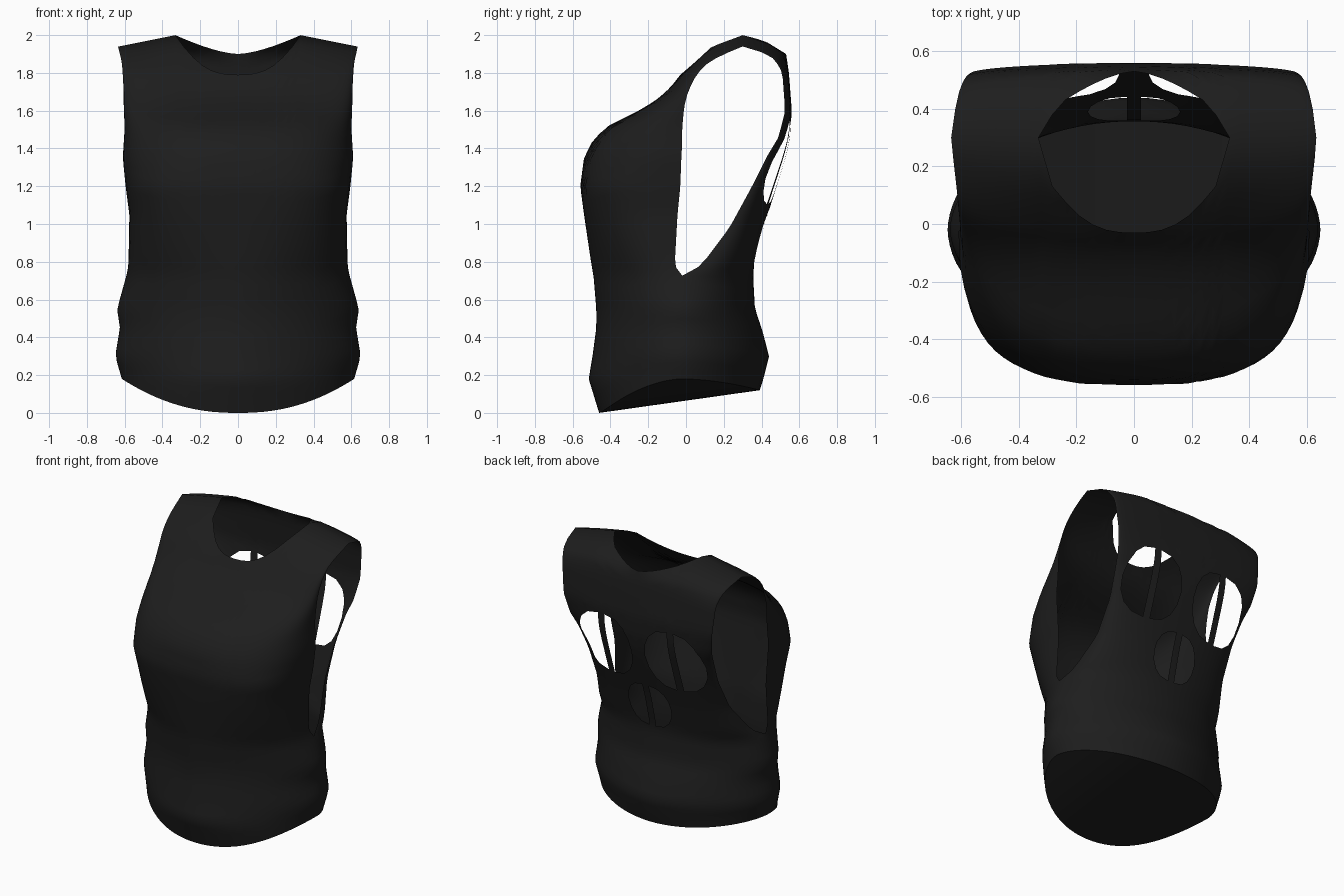
import bpy
import bmesh
from math import sin, cos, pi
from mathutils import Vector

cube = bpy.data.objects.get("Cube")
if cube:
    bpy.data.objects.remove(cube)

COLS, ROWS, NECK = 20, 40, 7      # half columns, rows, column of the neck corner
SHOULDER = 2.0

# Profile keys: height, centre depth, edge half width, edge depth, squareness
FRONT = [
    (0, -.46, .6, -.02, 1.9), (.18, -.515, .615, -.02, 1.8), (.3, -.495, .65, -.02, 1.75),
    (.45, -.475, .625, -.02, 1.8), (.55, -.475, .64, -.02, 1.75), (.73, -.49, .59, -.02, 1.95),
    (.78, -.5, .58, -.06, 2), (1.05, -.54, .575, -.045, 2.75), (1.2, -.56, .595, -.03, 3),
    (1.35, -.54, .61, -.025, 2.6), (1.43, -.5, .605, -.02, 2.5), (1.51, -.43, .6, -.02, 2.4),
    (1.62, -.21, .605, -.01, 2.4), (1.7, -.1, .605, .01, 2.4), (1.79, -.03, .61, .055, 2.2),
    (1.88, .07, .615, .12, 2), (1.94, .13, .625, .2, 2), (2, .3, .635, .3, 2),
]
BACK = [
    (.12, .39, .6, -.02, 1.9), (.18, .41, .615, -.02, 1.8), (.3, .44, .65, -.02, 1.8),
    (.45, .4, .625, -.02, 1.9), (.55, .365, .64, -.02, 1.9), (.73, .355, .59, -.02, 2.1),
    (.78, .36, .56, .08, 2.2), (.98, .41, .495, .23, 2.3), (1.2, .48, .49, .35, 2.2),
    (1.36, .53, .515, .43, 2), (1.46, .55, .54, .49, 2), (1.6, .56, .565, .525, 2),
    (1.8, .545, .585, .51, 2), (1.9, .53, .605, .47, 2), (1.97, .42, .625, .38, 2),
    (2, .3, .635, .3, 2),
]


def section(keys, h):
    """Interpolate the profile keys at height h."""
    for a, b in zip(keys, keys[1:]):
        if h <= b[0]:
            f = max(0, (h - a[0]) / (b[0] - a[0]))
            return [p + (q - p) * f for p, q in zip(a, b)][1:]
    return keys[-1][1:]


def surface(keys, t, h):
    """Point on a panel: t runs from -1 to 1 across, h is the height."""
    yc, xe, ye, n = section(keys, h)
    x = xe * t
    y = ye + (yc - ye) * max(0, 1 - abs(t) ** n) ** (1 / n)
    slope = max(0, min(1, (abs(x) - .33) / .3)) * max(0, (h - 1.8) / .2)
    return Vector((x, y, h - .06 * slope))


def across(i):
    return sin(i / COLS * pi / 2)


def front_hem(t):
    return .18 * abs(t) ** 2.3


def back_hem(t):
    return .12 + .06 * t * t


def panel(bm, keys, hem, neck_z, power):
    """Lofted half of the garment from the hem to the neckline and shoulders."""
    grid = []
    for i in range(-COLS, COLS + 1):
        t = across(i)
        k = min(1, abs(t) / across(NECK))
        top = neck_z + (SHOULDER - neck_z) * k ** power
        low = hem(t)
        grid.append([bm.verts.new(surface(keys, t, low + (top - low) * j / ROWS))
                     for j in range(ROWS + 1)])
    for a, b in zip(grid, grid[1:]):
        for j in range(ROWS):
            bm.faces.new((a[j], b[j], b[j + 1], a[j + 1]))


def cut_hole(bm, cx, cz, rx, rz, side, steps=9):
    """Cut a half oval out of the back, leaving a strip beside its straight edge."""
    strip = .025
    pts = []
    for k in range(steps):
        a = -pi / 2 + pi * k / (steps - 1)
        bulge = max(0, cos(a)) ** .85
        pts.append(Vector((cx + side * (strip + rx * bulge), 0, cz + rz * sin(a))))
    mid = sum(pts, Vector()) / steps
    planes = []
    for p, q in zip(pts, pts[1:] + pts[:1]):
        d = q - p
        n = Vector((d.z, 0, -d.x)).normalized()
        planes.append((p, n if n.dot(mid - p) < 0 else -n))

    def inside(done):
        found = []
        for f in bm.faces:
            c = f.calc_center_median()
            near = abs(c.x - mid.x) < rx + .1 and abs(c.z - mid.z) < rz + .15
            if near and c.y > .15 and all(n.dot(c - p) < 0 for p, n in done):
                found.append(f)
        return found

    for k, (p, n) in enumerate(planes):
        faces = inside(planes[:k])
        edges = {e for f in faces for e in f.edges}
        verts = {v for f in faces for v in f.verts}
        bmesh.ops.bisect_plane(bm, geom=list(verts) + list(edges) + faces,
                               dist=1e-5, plane_co=p, plane_no=n)
    bmesh.ops.delete(bm, geom=inside(planes), context='FACES')


def finish(bm, name, mat):
    mesh = bpy.data.meshes.new(name)
    bm.to_mesh(mesh)
    bm.free()
    mesh.materials.append(mat)
    obj = bpy.data.objects.new(name, mesh)
    bpy.context.collection.objects.link(obj)
    for p in mesh.polygons:
        p.use_smooth = True


# Black cloth
cloth = bpy.data.materials.new("black_cloth")
cloth.use_nodes = True
color = (.0125, .0125, .0125, 1)
cloth.diffuse_color = color
shader = cloth.node_tree.nodes["Principled BSDF"]
shader.inputs["Base Color"].default_value = color
shader.inputs["Roughness"].default_value = .9

# Sleeveless top: front and back sheets joined at the side seams and shoulders
bm = bmesh.new()
panel(bm, BACK, back_hem, 1.9, 1.6)
for side in (-1, 1):
    for eye in (-1, 1):
        cut_hole(bm, eye * .262, 1.325, .185, .22, side)   # upper cut-outs
    cut_hole(bm, 0, .925, .135, .155, side)                # lower cut-out
panel(bm, FRONT, front_hem, 1.79, 2.7)
bmesh.ops.remove_doubles(bm, verts=bm.verts, dist=.002)
bmesh.ops.recalc_face_normals(bm, faces=bm.faces)
finish(bm, "sleeveless_top", cloth)

# Closed underside between the two hems
bm = bmesh.new()
rows = []
for i in range(-COLS, COLS + 1):
    t = across(i)
    rows.append((bm.verts.new(surface(FRONT, t, front_hem(t))),
                 bm.verts.new(surface(BACK, t, back_hem(t)))))
for a, b in zip(rows, rows[1:]):
    bm.faces.new((a[0], a[1], b[1], b[0]))
bmesh.ops.remove_doubles(bm, verts=bm.verts, dist=.0005)
finish(bm, "hem_underside", cloth)
